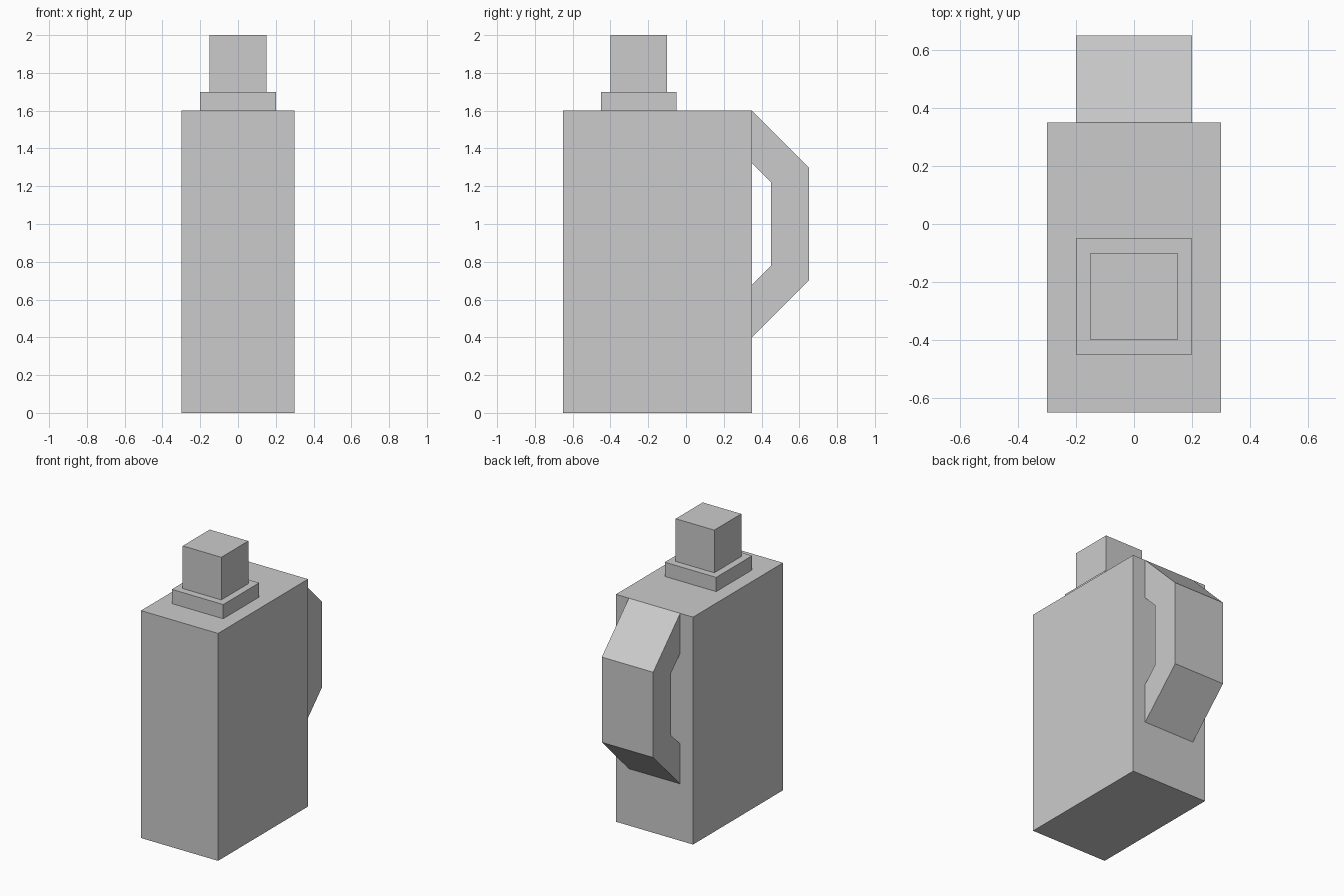
import bpy
import bmesh

cube = bpy.data.objects.get("Cube")
if cube:
    bpy.data.objects.remove(cube, do_unlink=True)

# Single plain grey
grey = bpy.data.materials.new("light_grey")
grey.use_nodes = True
color = (0.6, 0.6, 0.6, 1.0)
grey.diffuse_color = color
grey.node_tree.nodes["Principled BSDF"].inputs["Base Color"].default_value = color


def extrude_profile(name, profile, half_width):
    """Extrude a closed (y, z) outline along x, centred on x = 0."""
    bm = bmesh.new()
    face = bm.faces.new([bm.verts.new((-half_width, y, z)) for y, z in profile])
    result = bmesh.ops.extrude_face_region(bm, geom=[face], use_keep_orig=True)
    moved = [g for g in result["geom"] if isinstance(g, bmesh.types.BMVert)]
    bmesh.ops.translate(bm, verts=moved, vec=(2 * half_width, 0, 0))
    bmesh.ops.recalc_face_normals(bm, faces=bm.faces)
    mesh = bpy.data.meshes.new(name)
    bm.to_mesh(mesh)
    bm.free()
    mesh.materials.append(grey)
    obj = bpy.data.objects.new(name, mesh)
    bpy.context.collection.objects.link(obj)
    return obj


def box(name, half_width, y0, y1, z0, z1):
    return extrude_profile(name, [(y0, z0), (y1, z0), (y1, z1), (y0, z1)], half_width)


# Container body, with the neck collar and cap set towards the front
box("body", 0.30, -0.65, 0.35, 0.0, 1.6)
box("neck_collar", 0.20, -0.45, -0.05, 1.6, 1.7)
box("cap", 0.15, -0.40, -0.10, 1.7, 2.0)

# Angular grip on the back: outer outline, then the finger opening
extrude_profile("handle", [
    (0.35, 0.40), (0.65, 0.70), (0.65, 1.30), (0.35, 1.60),
    (0.35, 1.32), (0.45, 1.22), (0.45, 0.78), (0.35, 0.68),
], 0.20)
